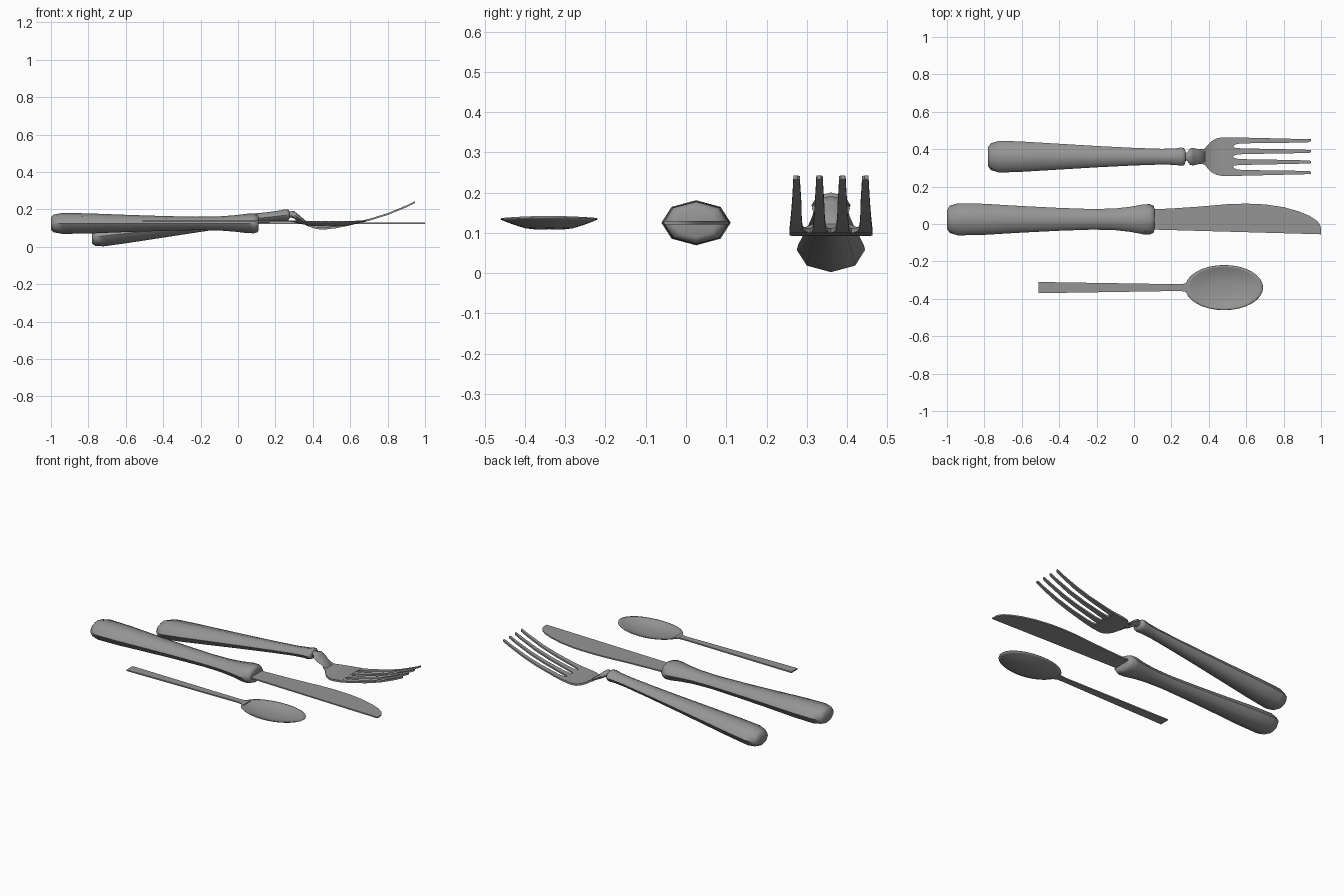
import bpy, bmesh
from math import sin, cos, pi, radians
from mathutils import Vector

cube = bpy.data.objects.get("Cube")
if cube:
    bpy.data.objects.remove(cube)

steel = bpy.data.materials.new("grey_steel")
steel.use_nodes = True
GREY = (0.3, 0.3, 0.3, 1)
steel.diffuse_color = GREY
steel.node_tree.nodes["Principled BSDF"].inputs["Base Color"].default_value = GREY


def finish(name, bm, angle):
    bmesh.ops.recalc_face_normals(bm, faces=bm.faces)
    mesh = bpy.data.meshes.new(name)
    bm.to_mesh(mesh)
    bm.free()
    mesh.materials.append(steel)
    obj = bpy.data.objects.new(name, mesh)
    bpy.context.collection.objects.link(obj)
    bpy.ops.object.select_all(action="DESELECT")
    obj.select_set(True)
    bpy.context.view_layer.objects.active = obj
    bpy.ops.object.shade_smooth_by_angle(angle=radians(angle))
    return obj


def loft(name, rings, angle=40):
    """Skin a list of equal-length point rings and cap both ends."""
    bm = bmesh.new()
    loops = [[bm.verts.new(p) for p in ring] for ring in rings]
    n = len(loops[0])
    for a, b in zip(loops, loops[1:]):
        for i in range(n):
            j = (i + 1) % n
            bm.faces.new((a[i], a[j], b[j], b[i]))
    bm.faces.new(loops[0])
    bm.faces.new(loops[-1])
    return finish(name, bm, angle)


def octagon(x, y, z, w, h):
    return [Vector((x, y + w * cos(i * pi / 4), z + h * sin(i * pi / 4))) for i in range(8)]


def slab(x, y0, y1, z, t):
    return [Vector((x, y0, z - t)), Vector((x, y1, z - t)),
            Vector((x, y1, z + t)), Vector((x, y0, z + t))]


def handle(name, profile, y, z_at):
    loft(name, [octagon(x, y, z_at(x), w, w * 0.65) for x, w in profile], 62)


# Knife handle and blade
handle("knife_handle", [(-1, 0.05), (-0.985, 0.073), (-0.94, 0.086), (-0.8, 0.083),
                        (-0.6, 0.071), (-0.4, 0.061), (-0.22, 0.055), (-0.1, 0.058),
                        (-0.02, 0.067), (0.05, 0.08), (0.085, 0.081), (0.105, 0.072),
                        (0.11, 0.055)], 0.025, lambda x: 0.125)
spine = [(0.09, 0.078), (0.2, 0.083), (0.35, 0.093), (0.5, 0.106), (0.6, 0.109), (0.7, 0.105),
         (0.8, 0.09), (0.88, 0.068), (0.94, 0.043), (0.98, 0.016), (0.995, -0.005), (1, -0.025)]
loft("knife_blade", [slab(x, -0.027 - 0.028 * x, y, 0.125, 0.004) for x, y in spine])

# Fork handle, rising toward the head
FORK_Y = 0.36
handle("fork_handle", [(-0.78, 0.052), (-0.765, 0.072), (-0.72, 0.085), (-0.6, 0.081),
                       (-0.4, 0.069), (-0.2, 0.057), (0, 0.047), (0.15, 0.042),
                       (0.22, 0.044), (0.25, 0.049), (0.268, 0.046), (0.275, 0.03)],
       FORK_Y, lambda x: 0.06 + 0.114 * (x + 0.7))

# Fork neck: a narrow pin and a small flared collar
loft("fork_neck", [octagon(x, FORK_Y, z, w, h) for x, z, w, h in
                   [(0.26, 0.172, 0.028, 0.018), (0.282, 0.174, 0.02, 0.016),
                    (0.3, 0.171, 0.044, 0.02), (0.315, 0.16, 0.047, 0.02),
                    (0.345, 0.14, 0.04, 0.014), (0.38, 0.116, 0.04, 0.009)]], 62)

# Centre height of the fork head and tines along x
CURVE = [(0.36, 0.127), (0.38, 0.116), (0.4, 0.106), (0.43, 0.099), (0.46, 0.098), (0.53, 0.106),
         (0.6, 0.119), (0.7, 0.144), (0.8, 0.175), (0.9, 0.216), (0.945, 0.238)]


def curve_z(x):
    for (x0, z0), (x1, z1) in zip(CURVE, CURVE[1:]):
        if x <= x1:
            return z0 + (z1 - z0) * (x - x0) / (x1 - x0)
    return CURVE[-1][1]


loft("fork_head", [slab(x, FORK_Y - w, FORK_Y + w, curve_z(x), 0.006) for x, w in
                   [(0.36, 0.037), (0.38, 0.044), (0.395, 0.064), (0.415, 0.083),
                    (0.44, 0.097), (0.47, 0.103), (0.53, 0.103)]])

# Four tapering tines, wide at the root so the gaps are rounded
for k in range(4):
    side = k - 1.5
    rings = []
    for x, w in [(0.53, 0.0258), (0.535, 0.021), (0.55, 0.0175), (0.58, 0.0155),
                 (0.7, 0.013), (0.8, 0.0115), (0.9, 0.009), (0.94, 0.008), (0.945, 0.005)]:
        outer = 0.1032 - 0.01 * (x - 0.53) / 0.415
        y = FORK_Y + side / 1.5 * (outer - w)
        rings.append(slab(x, y - w, y + w, curve_z(x), 0.005))
    loft(f"fork_tine_{k + 1}", rings)

# Spoon handle
SPOON_Y = -0.34
loft("spoon_handle", [slab(x, SPOON_Y - w, SPOON_Y + w, 0.137, 0.004) for x, w in
                      [(-0.51, 0.03), (0.24, 0.018), (0.27, 0.021), (0.285, 0.03), (0.3, 0.04)]])

# Spoon bowl: shallow oval shell
bm = bmesh.new()
SEG = 32
loops = []
for s, depth in [(1, 0), (0.9, 0.005), (0.7, 0.014), (0.48, 0.022), (0.25, 0.025)]:
    ring = []
    for i in range(SEG):
        a = 2 * pi * i / SEG
        z = 0.135 + 0.005 * s * cos(a) ** 2 - depth
        ring.append(bm.verts.new((0.482 + 0.208 * s * cos(a), SPOON_Y + 0.12 * s * sin(a), z)))
    loops.append(ring)
for a, b in zip(loops, loops[1:]):
    for i in range(SEG):
        j = (i + 1) % SEG
        bm.faces.new((a[i], a[j], b[j], b[i]))
bm.faces.new(loops[-1])
bowl = finish("spoon_bowl", bm, 40)
shell = bowl.modifiers.new("shell", "SOLIDIFY")
shell.thickness = 0.004
shell.offset = 0
